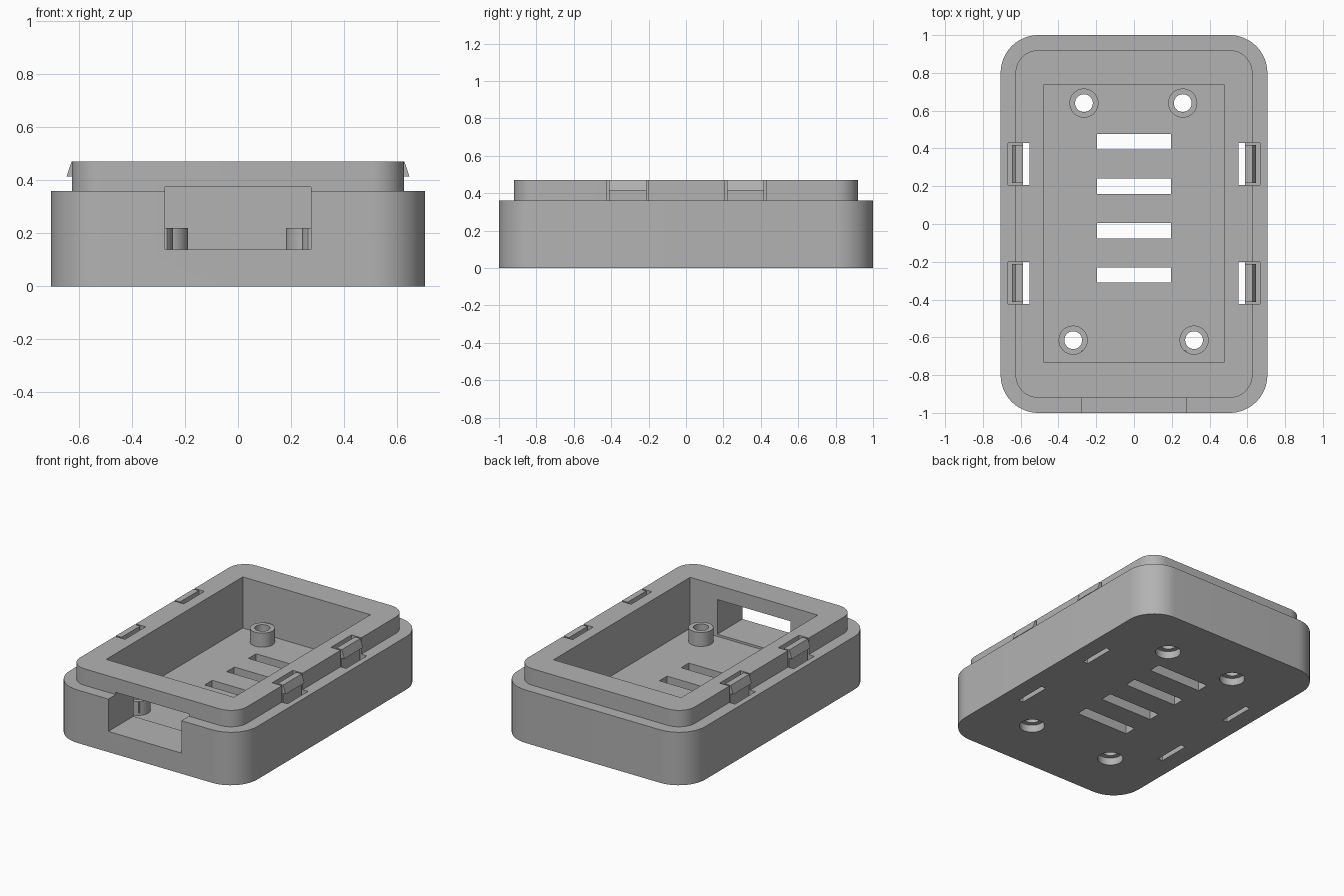
import bpy, bmesh
from math import cos, sin, pi, radians

cube = bpy.data.objects.get("Cube")
if cube:
    bpy.data.objects.remove(cube, do_unlink=True)

grey = bpy.data.materials.new("matte grey")
grey.use_nodes = True
COLOR = (0.45, 0.45, 0.45, 1)
grey.diffuse_color = COLOR
grey.node_tree.nodes["Principled BSDF"].inputs["Base Color"].default_value = COLOR


def prism(name, outline, direction):
    """Extrude a closed loop of 3D points along a vector."""
    bm = bmesh.new()
    face = bm.faces.new([bm.verts.new(p) for p in outline])
    out = bmesh.ops.extrude_face_region(bm, geom=[face])["geom"]
    bmesh.ops.translate(bm, vec=direction, verts=[v for v in out if isinstance(v, bmesh.types.BMVert)])
    bmesh.ops.recalc_face_normals(bm, faces=bm.faces)
    mesh = bpy.data.meshes.new(name)
    bm.to_mesh(mesh)
    bm.free()
    mesh.materials.append(grey)
    obj = bpy.data.objects.new(name, mesh)
    bpy.context.collection.objects.link(obj)
    return obj


def box(name, x0, x1, y0, y1, z0, z1):
    return prism(name, [(x0, y0, z0), (x1, y0, z0), (x1, y1, z0), (x0, y1, z0)], (0, 0, z1 - z0))


def cylinder(name, x, y, r, z0, z1, n=48):
    ring = [(x + r * cos(2 * pi * i / n), y + r * sin(2 * pi * i / n), z0) for i in range(n)]
    return prism(name, ring, (0, 0, z1 - z0))


def rounded_slab(name, hx, hy, r, z0, z1, n=16):
    corners = [(1, 1), (-1, 1), (-1, -1), (1, -1)]
    ring = []
    for k, (sx, sy) in enumerate(corners):
        for i in range(n + 1):
            a = pi / 2 * (k + i / n)
            ring.append((sx * (hx - r) + r * cos(a), sy * (hy - r) + r * sin(a), z0))
    return prism(name, ring, (0, 0, z1 - z0))


def combine(obj, tool, operation="DIFFERENCE", keep=False):
    """Apply one boolean and drop the tool unless it is needed again."""
    tool.hide_render = True
    mod = obj.modifiers.new("cut", "BOOLEAN")
    mod.operation, mod.solver, mod.object = operation, "EXACT", tool
    bpy.context.view_layer.objects.active = obj
    bpy.ops.object.modifier_apply(modifier=mod.name)
    if not keep:
        bpy.data.objects.remove(tool, do_unlink=True)


def smooth(obj):
    bpy.ops.object.select_all(action="DESELECT")
    obj.select_set(True)
    bpy.context.view_layer.objects.active = obj
    bpy.ops.object.shade_smooth_by_angle(angle=radians(30))


FLOOR, RIM, TOP = 0.125, 0.36, 0.472

# Case shell with stepped lip
case = rounded_slab("case_body", 0.706, 1.0, 0.2, 0, RIM)
combine(case, rounded_slab("lip", 0.627, 0.92, 0.12, RIM - 0.1, TOP), "UNION")
combine(case, box("cavity_cutter", -0.48, 0.48, -0.73, 0.737, FLOOR, 0.6))

# Front port opening, which also trims the front standoffs
port = box("port_cutter", -0.275, 0.275, -1.1, -0.67, 0.14, 0.375)
combine(case, port, keep=True)

# Floor vents
for y in (0.435, 0.2, -0.037, -0.27):
    combine(case, box("vent_cutter", -0.197, 0.197, y - 0.041, y + 0.041, -0.1, 0.3))

# Standoffs with screw holes, counterbored from below
for label, x, y in (("back_right", -0.265, 0.64), ("back_left", 0.258, 0.64),
                    ("front_right", -0.322, -0.615), ("front_left", 0.318, -0.615)):
    post = cylinder("standoff_" + label, x, y, 0.077, FLOOR - 0.01, 0.22)
    bore = cylinder("bore_cutter", x, y, 0.047, -0.1, 0.3)
    combine(post, bore, keep=True)
    combine(case, bore)
    combine(case, cylinder("counterbore_cutter", x, y, 0.079, -0.1, 0.05))
    if y < 0:
        combine(post, port, keep=True)
    smooth(post)
bpy.data.objects.remove(port, do_unlink=True)

# Side snap clips standing in their slots
for side, s in (("left", 1), ("right", -1)):
    for end, y in (("back", 0.318), ("front", -0.312)):
        for inner, outer, bottom in ((0.553, 0.588, -0.1), (0.586, 0.668, 0.14)):
            x0, x1 = sorted((s * inner, s * outer))
            combine(case, box("slot_cutter", x0, x1, y - 0.111, y + 0.111, bottom, 0.6))
        profile = [(0.587, 0.13), (0.625, 0.13), (0.625, 0.415), (0.647, 0.415), (0.628, TOP), (0.587, TOP)]
        prism(f"snap_clip_{end}_{side}", [(s * x, y - 0.1, z) for x, z in profile], (0, 0.2, 0))
smooth(case)
